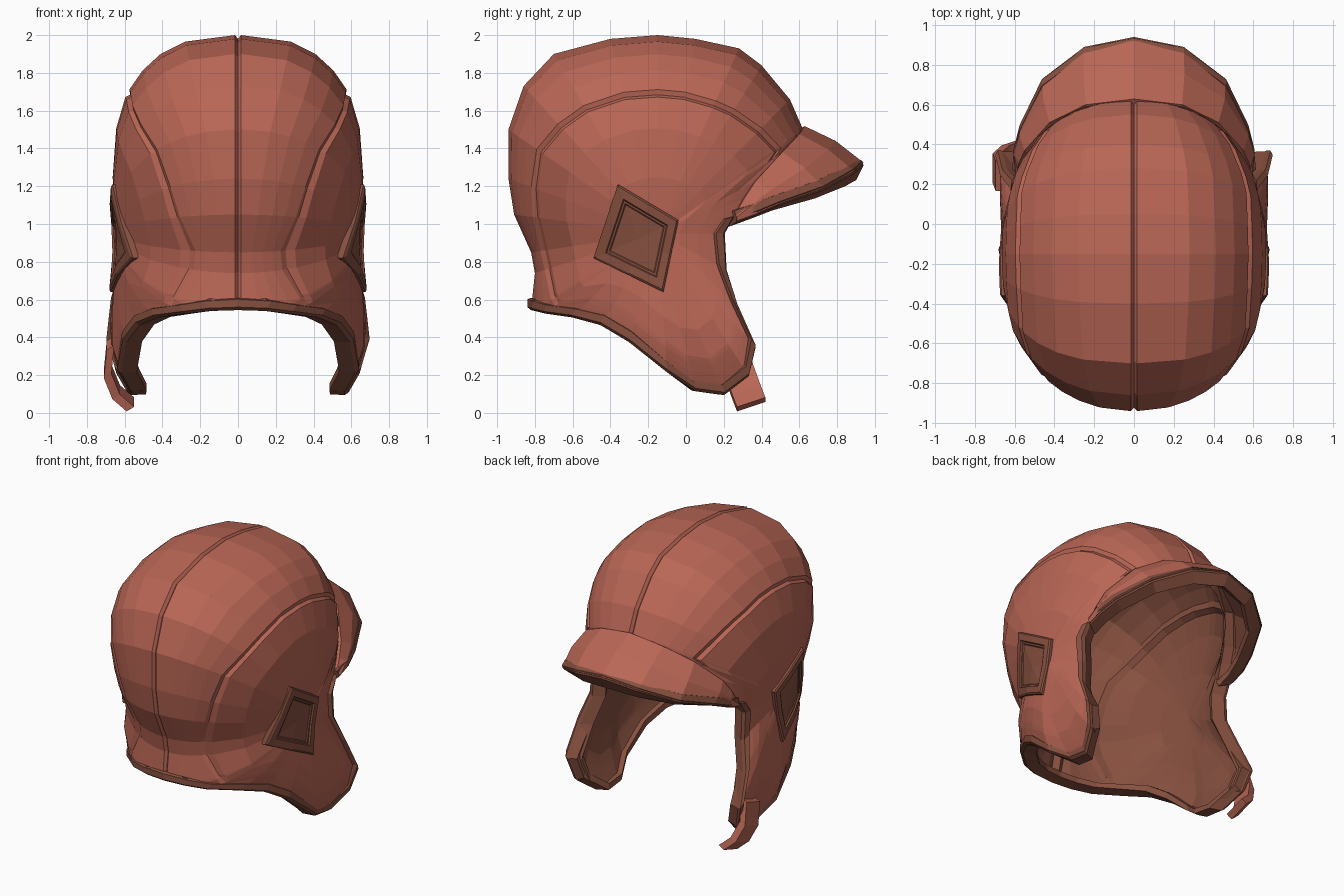
import bpy, bmesh, math
from mathutils import Vector

if "Cube" in bpy.data.objects:
    bpy.data.objects.remove(bpy.data.objects["Cube"])


def material(name, rgb):
    m = bpy.data.materials.new(name)
    m.use_nodes = True
    m.diffuse_color = (*rgb, 1)
    bsdf = m.node_tree.nodes["Principled BSDF"]
    bsdf.inputs["Base Color"].default_value = (*rgb, 1)
    bsdf.inputs["Roughness"].default_value = 0.8
    return m


LEATHER = material("red leather", (0.49, 0.135, 0.092))
TRIM = material("brown trim", (0.24, 0.08, 0.05))

CY, CZ = -0.15, 0.95     # side centre from which the half shell fans out


def polar(y, z):
    return math.atan2(z - CZ, y - CY) % math.tau, math.hypot(y - CY, z - CZ)


def interp(table, a):
    """Cyclic linear lookup in a list of (angle, value)."""
    t = sorted(table)
    t = [(t[-1][0] - math.tau, t[-1][1])] + t + [(t[0][0] + math.tau, t[0][1])]
    for (a0, v0), (a1, v1) in zip(t, t[1:]):
        if a0 <= a <= a1:
            return v0 + (v1 - v0) * (a - a0) / max(a1 - a0, 1e-6)
    return t[0][1]


# Outline pieces as (y, z); the third value is where the curved side would close
front_edge = [(.2, .95, .82), (.25, 1.04, .85), (.3, 1.13, .87), (.36, 1.22, .9),
              (.5, 1.37, .93), (.59, 1.46, .94)]
crown = [(.62, 1.5), (.55, 1.66), (.4, 1.84), (.28, 1.93), (.05, 1.98), (-.15, 2), (-.4, 1.98),
         (-.7, 1.9), (-.86, 1.73), (-.94, 1.5), (-.94, 1.24), (-.91, 1.05), (-.82, .85),
         (-.8, .74), (-.82, .55)]
hem = [(-.8, .545, .79), (-.74, .53, .81), (-.6, .51, .86), (-.45, .47, .93),
       (-.3, .38, 1.1), (-.1, .22, 1.3), (.05, .12, 1.3), (.2, .1, 1.4), (.33, .2, 1.6),
       (.365, .35, 1.7), (.27, .57, 1.4), (.21, .76, .9)]
seam = [(.5, 1.37), (.3, 1.56), (.1, 1.65), (-.2, 1.69), (-.55, 1.6), (-.77, 1.4), (-.8, 1.2),
        (-.77, .95), (-.73, .8), (-.71, .64)]

rays = front_edge + [(y, z, polar(y, z)[1]) for y, z in crown] + hem
reach = [(polar(y, z)[0], v) for y, z, v in rays]
seam_polar = [polar(y, z) for y, z in seam]


def surf(a, r, sink=0.0):
    """Point of the +x half of the shell at side-view angle and radius."""
    t = min(r / interp(reach, a), 1)
    up, back = max(0, math.sin(a)), max(0, -math.cos(a))
    p = 2 + 0.65 * up ** 2 - 0.1 * back * (1 - up)
    r *= 1 - 0.7 * sink
    y, z = CY + r * math.cos(a), CZ + r * math.sin(a)
    flare = min(max(0.8 - z, 0), 0.45) * min(max((y + 0.6) / 0.5, 0), 1)
    w = 0.645 + 0.235 * flare + 0.065 * up * min(r / 0.7, 1)
    return Vector((max(w * (1 - t ** p) ** (1 / p) - sink, 0), y, z))


def surf_at(y, z):
    return surf(*polar(y, z))


def make(name, bm, mirror=True, thickness=0, mats=(LEATHER, TRIM)):
    me = bpy.data.meshes.new(name)
    bm.to_mesh(me)
    bm.free()
    ob = bpy.data.objects.new(name, me)
    bpy.context.collection.objects.link(ob)
    for m in mats:
        me.materials.append(m)
    if mirror:
        mod = ob.modifiers.new("mirror", "MIRROR")
        mod.merge_threshold = 0.002
    if thickness:
        mod = ob.modifiers.new("thickness", "SOLIDIFY")
        mod.thickness, mod.offset = thickness, -1
        mod.material_offset = mod.material_offset_rim = 1
    return ob


def loft(bm, rows, closed=False, mat=0):
    """Skin a list of equally long point rows."""
    vs = [[bm.verts.new(p) for p in row] for row in rows]
    n = len(vs[0])
    for a, b in zip(vs, vs[1:]):
        for i in range(n if closed else n - 1):
            j = (i + 1) % n
            bm.faces.new((a[i], b[i], b[j], a[j])).material_index = mat
    return vs


# Shell: a fan of rays with a sunken side seam and a sunken centre seam
bm = bmesh.new()
columns = []
for i, (y, z, v) in enumerate(rays):
    a, h = polar(y, z)
    is_crown = len(front_edge) <= i < len(front_edge) + len(crown)
    near_seam = 32 < math.degrees(a) < 217
    depth = 0.015 if 34 < math.degrees(a) < 213 else 0
    s = min(interp(seam_polar, a), h - 0.06) if near_seam else 0.8 * h
    s0, s1 = s - 0.02, s + 0.02
    col = [surf(a, 0.4 * s), surf(a, 0.75 * s), surf(a, s0), surf(a, s, depth), surf(a, s1)]
    steps = (.35, .65, .88) if is_crown else (.3, .6, .85, .97, 1)
    col += [surf(a, s1 + (h - s1) * f) for f in steps]
    if is_crown:
        lip, groove = surf(a, h), surf(a, h - 0.02)
        lip.x, groove.x = 0.016, 0
        col += [lip, groove]
    columns.append([bm.verts.new(p) for p in col])
centre = bm.verts.new(surf(0, 0))
for a, b in zip(columns, columns[1:] + columns[:1]):
    bm.faces.new((centre, a[0], b[0]))
    for k in range(len(a) - 1):
        bm.faces.new((a[k], a[k + 1], b[k + 1], b[k]))
make("helmet_shell", bm, thickness=0.065)


# Bound edges: a box section swept along a path
def edging(name, path):
    bm = bmesh.new()
    rows = []
    for p, n, d in path:
        n = n.normalized()
        d = (d - d.dot(n) * n).normalized()
        rows.append([p + d * u + n * w for u, w in
                     ((-.058, .004), (-.052, .02), (-.01, .02), (.006, 0), (.002, -.085),
                      (-.04, -.085))])
    vs = loft(bm, rows, closed=True)
    bm.faces.new(vs[0])
    bm.faces.new(vs[-1])
    bmesh.ops.recalc_face_normals(bm, faces=bm.faces)
    make(name, bm, mats=(TRIM,))


path = []
for y, z in [crown[-1]] + [q[:2] for q in hem + front_edge[:2]]:
    p = surf_at(y, z)
    path.append((p, Vector((p.x / .44, (y - CY) / .64, 0)), Vector((0, y - CY, z - CZ))))
edging("hem_edging", path)

# Visor: flares from the front edge out to a curved brim
inner = [surf_at(y, z) for y, z, v in front_edge[1:]] + [Vector((0, .62, 1.5))]
outer = [Vector(p) for p in ((.6, .27, 1.02), (.6, .38, 1.06), (.57, .5, 1.11), (.46, .73, 1.19),
                             (.25, .89, 1.28), (0, .94, 1.325))]
normals = [Vector((1.1 * p.x, 0.35, 0.8 - 0.9 * p.x)).normalized() for p in outer]
root = [p + n * 0.02 for p, n in zip(inner, normals)]
middle = [(p + q) / 2 + n * 0.02 for p, q, n in zip(root, outer, normals)]
tucked = inner[:-1] + [Vector((0, .575, 1.49))]
bm = bmesh.new()
loft(bm, [tucked, root, middle, outer])
bm.normal_update()
if sum(f.normal.z for f in bm.faces) < 0:
    bmesh.ops.reverse_faces(bm, faces=bm.faces)
make("visor", bm, thickness=0.045)
edging("visor_edging", [(q - n * 0.014, n, q - p) for p, q, n in zip(inner, outer, normals)])

# Ear patches: raised frame around a recessed panel
corners = [Vector(c) for c in ((-.36, 1.21), (-.04, 1.02), (-.12, .64), (-.49, .82))]
mid_point = sum(corners, Vector((0, 0))) / 4


def patch_loop(scale, lift):
    pts = []
    for i, c in enumerate(corners):
        for q in (c, (c + corners[(i + 1) % 4]) / 2):
            q = mid_point + (q - mid_point) * scale
            pts.append(surf_at(*q) + Vector((lift, 0, 0)))
    return pts


bm = bmesh.new()
vs = loft(bm, [patch_loop(s, l) for s, l in
               ((1, -.04), (1, .014), (.95, .022), (.73, .022), (.7, .012), (.65, .012),
                (.62, .005))], closed=True, mat=1)
tip = bm.verts.new(surf_at(*mid_point) + Vector((.007, 0, 0)))
for i in range(8):
    bm.faces.new((vs[-1][i], vs[-1][(i + 1) % 8], tip)).material_index = 1
bmesh.ops.recalc_face_normals(bm, faces=bm.faces)
make("ear_patch", bm)

# Chin strap hanging from one flap
bm = bmesh.new()
across, thick = Vector((0, .075, .025)), Vector((.02, 0, .012))
rows = []
for c in ((-.675, .24, .37), (-.69, .28, .22), (-.645, .32, .11), (-.57, .345, .045)):
    c = Vector(c)
    rows.append([c - across - thick, c + across - thick, c + across + thick, c - across + thick])
vs = loft(bm, rows, closed=True)
bm.faces.new(vs[0])
bm.faces.new(vs[-1])
bmesh.ops.recalc_face_normals(bm, faces=bm.faces)
make("chin_strap", bm, mirror=False)
